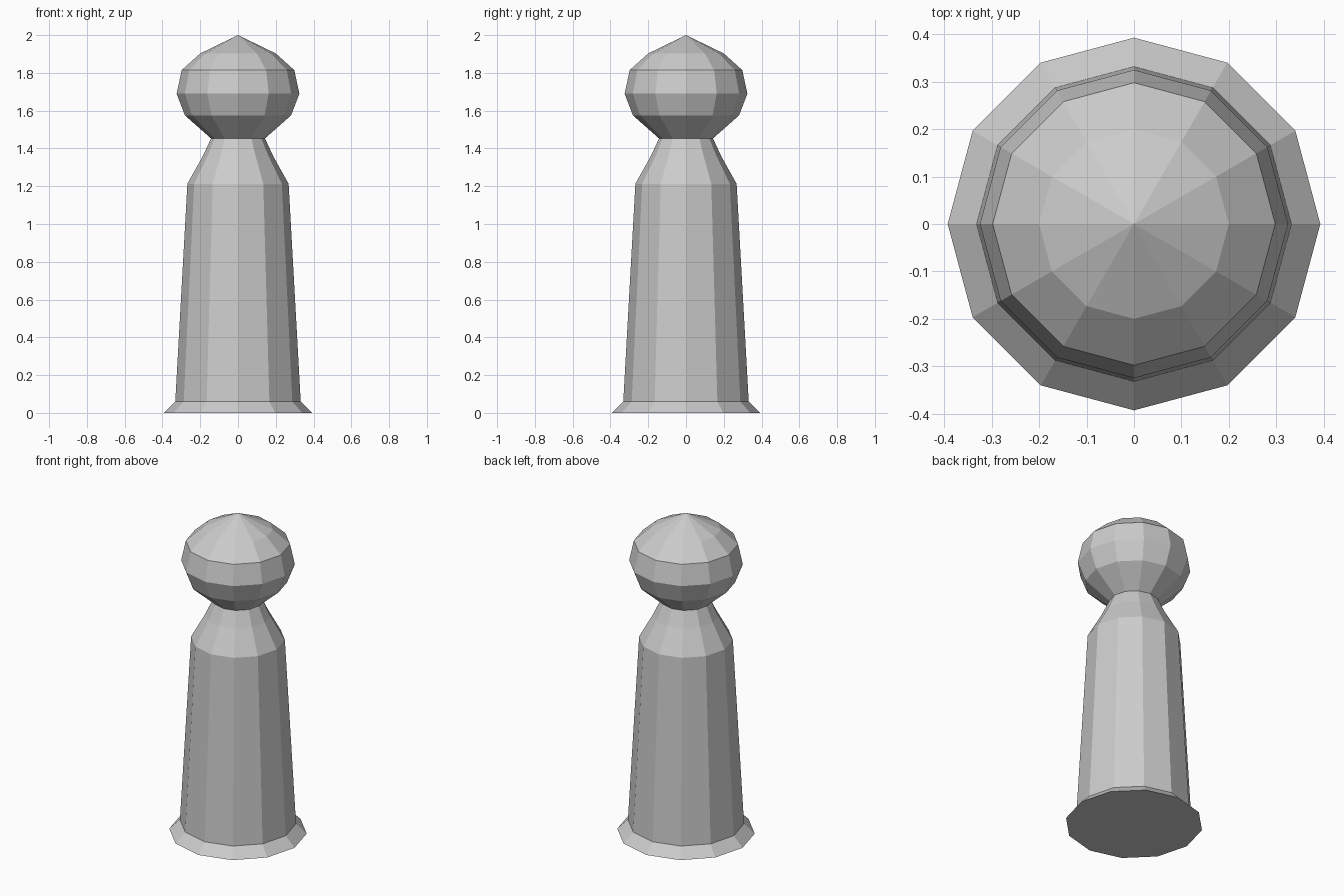
import bpy, bmesh
from math import cos, sin, tau

if "Cube" in bpy.data.objects:
    bpy.data.objects.remove(bpy.data.objects["Cube"])

SIDES = 12


def lathe(name, profile, apex=None, bottom=False):
    """Revolve a (radius, z) profile into a faceted shell."""
    bm = bmesh.new()
    rings = [[bm.verts.new((r * cos(tau * i / SIDES), r * sin(tau * i / SIDES), z))
              for i in range(SIDES)] for r, z in profile]
    for low, high in zip(rings, rings[1:]):
        for i in range(SIDES):
            j = (i + 1) % SIDES
            bm.faces.new((low[i], low[j], high[j], high[i]))
    if bottom:
        bm.faces.new(rings[0][::-1])
    if apex is not None:
        tip = bm.verts.new((0, 0, apex))
        for i in range(SIDES):
            bm.faces.new((rings[-1][i], rings[-1][(i + 1) % SIDES], tip))
    mesh = bpy.data.meshes.new(name)
    bm.to_mesh(mesh)
    bm.free()
    obj = bpy.data.objects.new(name, mesh)
    bpy.context.collection.objects.link(obj)
    return obj


# Flared foot, tapered body and sloping shoulders
lathe("body", [(0.393, 0), (0.332, 0.06), (0.268, 1.213),
               (0.186, 1.36), (0.143, 1.453)], bottom=True)

# Rounded head with a pointed crown, sitting on the neck ring
lathe("head", [(0.143, 1.453), (0.281, 1.575), (0.325, 1.69),
               (0.298, 1.815), (0.20, 1.903)], apex=2.0)
